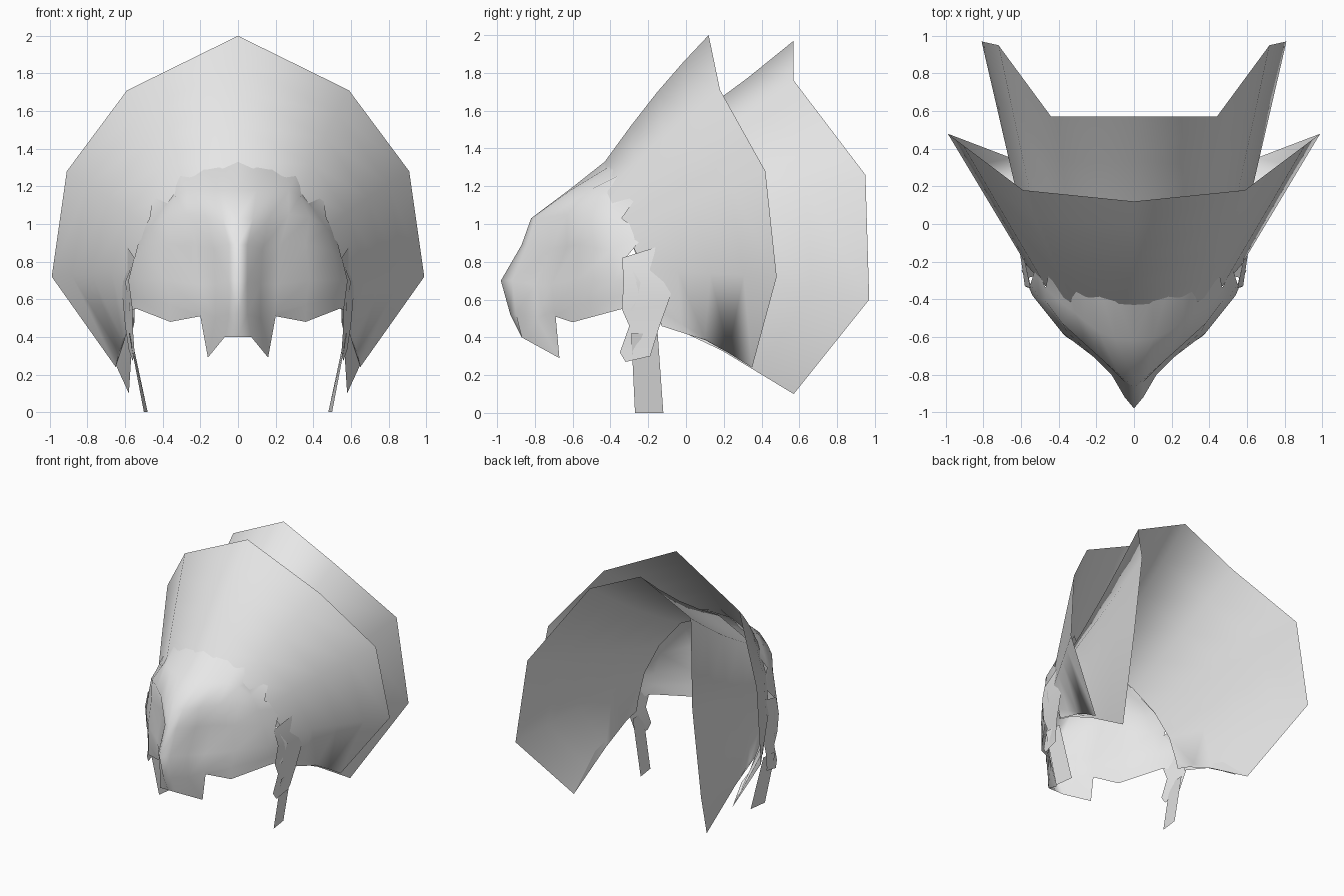
import bpy
import math

default_cube = bpy.data.objects.get("Cube")
if default_cube:
    bpy.data.objects.remove(default_cube, do_unlink=True)

# One plain grey material for everything
grey = bpy.data.materials.new("light_grey")
grey.use_nodes = True
colour = (0.8, 0.8, 0.8, 1.0)
grey.diffuse_color = colour
shader = grey.node_tree.nodes["Principled BSDF"]
shader.inputs["Base Color"].default_value = colour
shader.inputs["Roughness"].default_value = 0.8


def make_shell(name, points, faces, smooth_angle=60):
    """Left half of an open shell, in hundredths of a unit, mirrored across x."""
    mesh = bpy.data.meshes.new(name)
    mesh.from_pydata([tuple(c / 100 for c in p) for p in points], [], faces)
    mesh.materials.append(grey)
    obj = bpy.data.objects.new(name, mesh)
    bpy.context.collection.objects.link(obj)
    bpy.ops.object.select_all(action="DESELECT")
    obj.select_set(True)
    bpy.context.view_layer.objects.active = obj
    mirror = obj.modifiers.new("Mirror", "MIRROR")
    mirror.use_axis[0] = True
    mirror.use_clip = True
    mirror.merge_threshold = 0.001
    bpy.ops.object.shade_smooth_by_angle(angle=math.radians(smooth_angle))
    return obj


def loft(name, rows, smooth_angle=60):
    """Join rows of equal length with a grid of quads."""
    width = len(rows[0])
    points = [p for row in rows for p in row]
    faces = []
    for r in range(len(rows) - 1):
        for c in range(width - 1):
            a = r * width + c
            faces.append((a, a + 1, a + width + 1, a + width))
    return make_shell(name, points, faces, smooth_angle)


def fan(name, inner, rim, bulge, steps=4):
    """Flared collar between two curves, bowed upward by bulge at mid depth."""
    rows = []
    for s in range(steps + 1):
        t = s / steps
        bow = bulge * math.sin(math.pi * t)
        row = []
        for k, (a, b) in enumerate(zip(inner, rim)):
            x, y, z = (u + (v - u) * t for u, v in zip(a, b))
            lift = bow * max(0, 1 - k / 3)
            row.append((x, y, z + lift))
        rows.append(row)
    return loft(name, rows, 80)


# Beaked face, rows from the jagged lower edge up to the spiky crown
chin = [(0, -87, 40), (7, -87, 40), (16, -67, 29), (20, -69, 51),
        (36, -60, 48), (54, -34, 55), (58, -28, 54)]
beak_low = [(0, -93, 52), (5, -90, 52), (12, -79, 50), (20, -70, 54),
            (36, -60, 57), (53, -38, 61), (58, -26, 60)]
beak_tip = [(0, -98, 70), (5, -92, 70), (12, -80, 68), (21, -71, 68),
            (38, -58, 70), (54, -38, 70), (60, -24, 69)]
eyes = [(0, -87, 89), (5, -84, 89), (13, -71, 87), (22, -63, 88),
        (36, -57, 89), (50, -40, 86), (55, -32, 82)]
brows = [(0, -82, 103), (8, -80, 103), (17, -72, 104), (27, -63, 105),
         (38, -53, 104), (47, -41, 98), (52, -22, 94)]
forehead = [(0, -62, 118), (10, -61, 118), (19, -57, 118), (27, -51, 118),
            (33, -46, 115), (40, -41, 108), (47, -34, 103)]
crown = [(0, -43, 133), (10, -38, 132), (18, -35, 131), (25, -33, 128),
         (33, -27, 130), (35, -37, 114), (45, -25, 116)]
loft("face_mask", [chin, beak_low, beak_tip, eyes, brows, forehead, crown])

# Cheek flaps that hang beside the face
flap_front = [(55, -34, 82), (58, -33, 70), (56, -34, 55), (56, -30, 46),
              (55, -35, 32), (56, -32, 27)]
flap_back = [(59, -15, 88), (62, -6, 69), (61, -10, 57), (60, -14, 46),
             (58, -18, 33), (57, -19, 30)]
loft("cheek_flap", [flap_front, flap_back])

# Straps below the flaps
loft("strap", [[(58, -29, 42), (50, -27, 0)], [(57, -15, 42), (48, -12, 0)]])

# Two nested flared collars behind the face
front_inner = [(0, -43, 133), (33, -42, 117), (47, -33, 98),
               (57, -22, 76), (58, -15, 55), (58, -13, 46)]
front_rim = [(0, 12, 200), (59, 18, 171), (91, 42, 128),
             (99, 48, 72), (65, 35, 24), (61, 18, 36)]
fan("front_collar", front_inner, front_rim, 3)

rear_inner = [(0, -40, 130), (32, -39, 115), (45, -31, 97),
              (53, -24, 76), (55, -19, 56), (55, -17, 48)]
rear_rim = [(0, 57, 197), (44, 57, 176), (72, 95, 126),
            (81, 97, 60), (58, 57, 10), (58, 30, 34)]
fan("rear_collar", rear_inner, rear_rim, -4)
